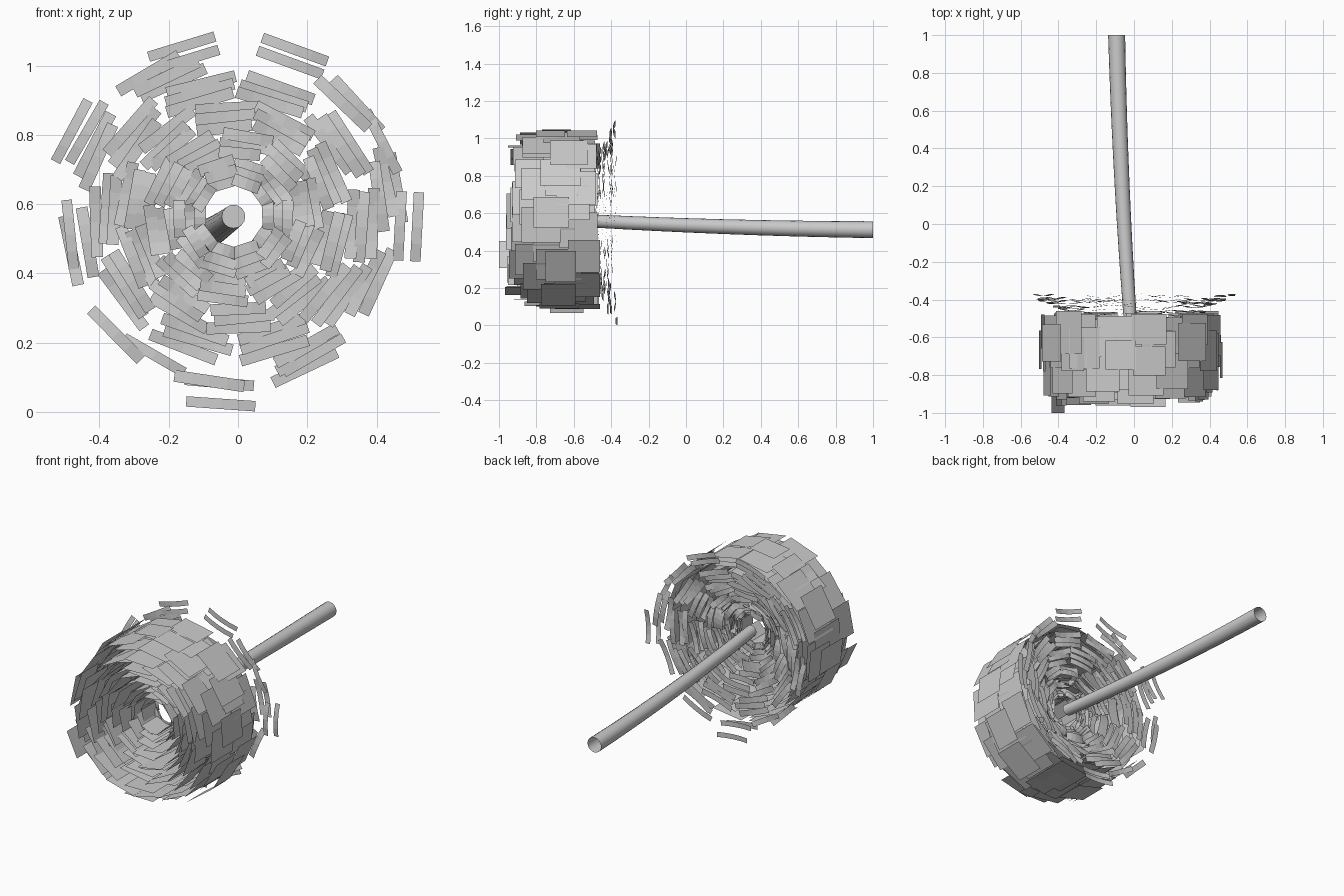
import bpy, bmesh, math, random
from mathutils import Vector

if "Cube" in bpy.data.objects:
    bpy.data.objects.remove(bpy.data.objects["Cube"])

random.seed(11)
CX, CZ, CY = -0.012, 0.562, -0.70   # flower axis and mid-plane


def finish(bm, name, smooth=False):
    me = bpy.data.meshes.new(name)
    bm.to_mesh(me)
    bm.free()
    ob = bpy.data.objects.new(name, me)
    bpy.context.collection.objects.link(ob)
    for p in me.polygons:
        p.use_smooth = smooth
    return ob


def place(r, a, t, y):
    """Point at radius r along angle a, shifted sideways by t, at depth y."""
    c, s = math.cos(a), math.sin(a)
    return Vector((CX + r * c - t * s, y, CZ + r * s + t * c))


def wall(bm, r, a, w, y0, y1):
    """Flat petal card running along the flower axis."""
    pts = [(-w, y0), (w, y0), (w, y1), (-w, y1)]
    bm.faces.new([bm.verts.new(place(r, a, t, y)) for t, y in pts])


def lip(bm, r, a, w, y, depth, bow):
    """Narrow bowed strip facing along the axis."""
    rows = []
    for i in range(5):
        u = i / 2 - 1
        yy = y + bow * (1 - u * u)
        rows.append([bm.verts.new(place(r - depth / 2, a, u * w, yy)),
                     bm.verts.new(place(r + depth / 2, a, u * w, yy))])
    for p, q in zip(rows, rows[1:]):
        bm.faces.new((p[0], p[1], q[1], q[0]))


# petals: nested rings of cards, short at the heart, longest near the rim
bm = bmesh.new()
RINGS = 13
for k in range(RINGS):
    f = k / (RINGS - 1)
    r = 0.09 + 0.37 * f
    front = CY - 0.07 - 0.19 * min(1, f * 1.15)
    if r > 0.42:
        front = CY - 0.19            # rounded front shoulder
    back = CY + 0.08 + 0.16 * f
    n = 9 + int(3 * f)
    w = 0.04 + 0.055 * min(1, f * 1.6)
    for i in range(n):
        a = 2 * math.pi * (i + random.uniform(-.2, .2)) / n + k * 0.21
        rr = r + random.uniform(-.012, .012)
        if k < 6:
            j = random.uniform(-.025, .025)
            wall(bm, rr, a, w, front + j, back + j)
        else:
            # overlapping tiers from front to back
            for tier in range(3):
                L = random.uniform(0.16, 0.25)
                span = back - front - L
                y = front + span * tier / 2 + random.uniform(-.03, .04)
                if tier == 2:
                    y = min(y, back - L)
                b = a + tier * 0.17 + random.uniform(-.08, .08)
                wall(bm, rr + 0.008 * (tier - 1), b, w, y, y + L)
# short outermost cards around the middle
for i in range(14):
    a = 2 * math.pi * (i + random.uniform(-.3, .3)) / 14
    y0 = CY - random.uniform(.02, .13)
    wall(bm, random.uniform(.465, .492), a, random.uniform(.07, .1),
         y0, y0 + random.uniform(.15, .22))
# a single card reaching furthest forward
wall(bm, 0.43, math.radians(205), 0.08, -1.0, -0.78)
finish(bm, "petals")

# back lips: flat around the heart, then rising as a cone to the rim
bm = bmesh.new()
LIPS = 15
for k in range(LIPS):
    f = k / (LIPS - 1)
    r = 0.1 + 0.38 * f
    n = 10
    w = 0.04 + 0.062 * min(1, f * 1.5)
    y = -0.62 + 0.22 * max(0, min(1, (r - 0.12) / 0.32))
    for i in range(n):
        if k > 11 and random.random() < 0.25:
            continue
        a = 2 * math.pi * (i + random.uniform(-.1, .1)) / n + (k // 3) * 0.2
        lip(bm, r + random.uniform(-.004, .004), a, w,
            y + random.uniform(-.015, .015), 0.034, random.choice((-.01, .01)))
# stray outer strips as (angle in degrees, radius)
for deg, r in [(107, .475), (107, .515), (70, .475), (70, .515), (27, .48),
               (150, .49), (152, .53), (186, .475), (357, .48), (357, .53),
               (265, .48), (266, .54), (240, .46), (300, .46)]:
    lip(bm, r, math.radians(deg), 0.1, -0.365 - (0.54 - r) * 0.5, 0.03, -0.012)
finish(bm, "petal_base_strips")

# stem: gently curved tapered tube, open at the far end
bm = bmesh.new()
N, SEG = 16, 10
rings = []
for i in range(SEG + 1):
    t = i / SEG
    y = -0.60 + 1.60 * t
    x = -0.013 - 0.12 * t + 0.041 * t * t
    z = 0.564 - 0.09 * t + 0.038 * t * t
    R = 0.034 + 0.011 * t
    rings.append([bm.verts.new((x + R * math.cos(2 * math.pi * j / N), y,
                                z + R * math.sin(2 * math.pi * j / N))) for j in range(N)])
for p, q in zip(rings, rings[1:]):
    for j in range(N):
        bm.faces.new((p[j], q[j], q[(j + 1) % N], p[(j + 1) % N]))
bm.faces.new(rings[0])
bmesh.ops.recalc_face_normals(bm, faces=bm.faces[:])
stem = finish(bm, "stem", True)
for p in stem.data.polygons:
    if len(p.vertices) > 4:
        p.use_smooth = False
